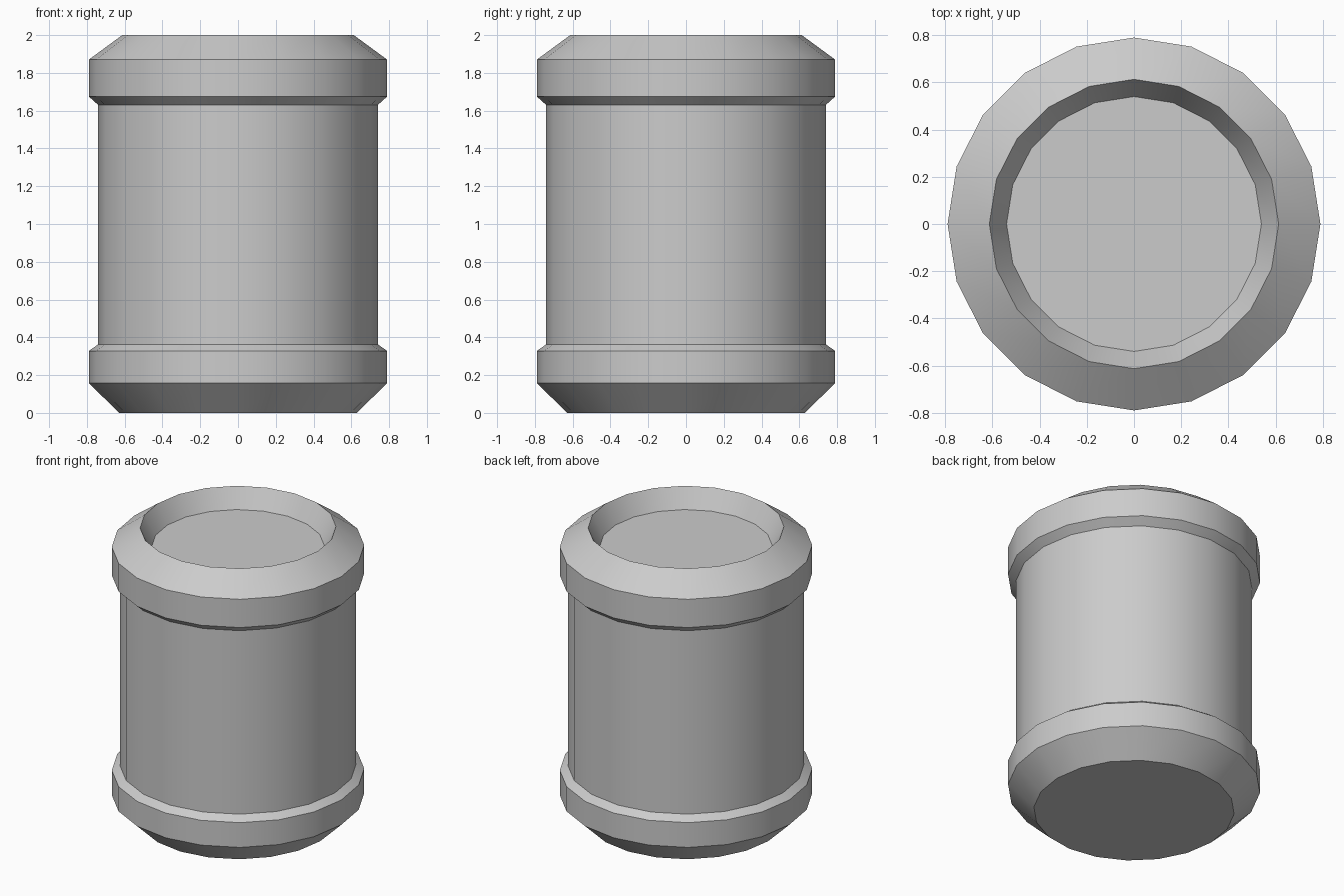
import bpy, bmesh, math

if "Cube" in bpy.data.objects:
    bpy.data.objects.remove(bpy.data.objects["Cube"])

SIDES = 20

# Outline (radius, z) from the base edge up to the recessed lid
PROFILE = [
    (0.628, 0.0), (0.79, 0.157), (0.79, 0.328), (0.74, 0.363),   # lower band
    (0.74, 1.63), (0.79, 1.675), (0.79, 1.87), (0.613, 2.0),     # body and upper band
    (0.54, 1.87),                                                # recess wall
]


def lathe(name, profile):
    bm = bmesh.new()
    rings = []
    for r, z in profile:
        rings.append([bm.verts.new((r * math.cos(2 * math.pi * i / SIDES),
                                    r * math.sin(2 * math.pi * i / SIDES), z))
                      for i in range(SIDES)])
    for low, high in zip(rings, rings[1:]):
        for i in range(SIDES):
            j = (i + 1) % SIDES
            bm.faces.new((low[i], low[j], high[j], high[i]))
    # Flat base and recessed lid
    bm.faces.new(rings[0][::-1])
    bm.faces.new(rings[-1])
    mesh = bpy.data.meshes.new(name)
    bm.to_mesh(mesh)
    bm.free()
    obj = bpy.data.objects.new(name, mesh)
    bpy.context.collection.objects.link(obj)
    bpy.context.view_layer.objects.active = obj
    obj.select_set(True)
    bpy.ops.object.shade_smooth_by_angle(angle=math.radians(25))
    return obj


# Banded barrel
lathe("barrel", PROFILE)
